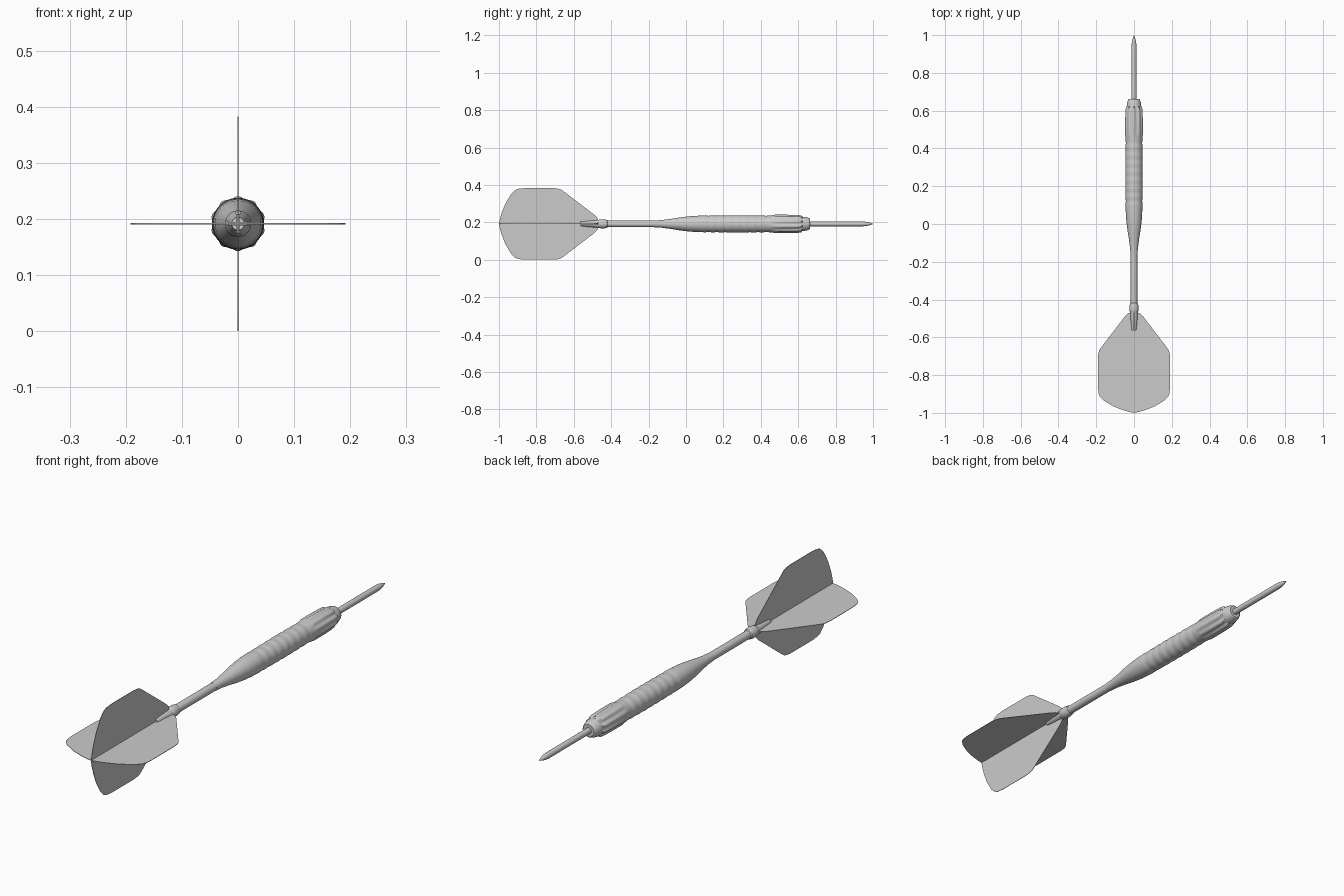
import bpy, bmesh
from math import sin, cos, pi, radians

if "Cube" in bpy.data.objects:
    bpy.data.objects.remove(bpy.data.objects["Cube"])

ZC = 0.1915  # height of the dart's axis


def finish(name, bm, smooth=True):
    bmesh.ops.recalc_face_normals(bm, faces=bm.faces)
    me = bpy.data.meshes.new(name)
    bm.to_mesh(me)
    bm.free()
    ob = bpy.data.objects.new(name, me)
    ob.location.z = ZC
    bpy.context.collection.objects.link(ob)
    if smooth:
        bpy.ops.object.select_all(action='DESELECT')
        ob.select_set(True)
        bpy.context.view_layer.objects.active = ob
        bpy.ops.object.shade_smooth_by_angle(angle=radians(30))
    return ob


def loft(bm, rings):
    loops = [[bm.verts.new(p) for p in r] for r in rings]
    n = len(loops[0])
    for a, b in zip(loops, loops[1:]):
        for i in range(n):
            bm.faces.new((a[i], a[(i + 1) % n], b[(i + 1) % n], b[i]))
    bm.faces.new(loops[0])
    bm.faces.new(loops[-1])


def lathe(name, profile, n=32, flutes=10):
    """Profile entries: (y, radius, optional flute depth)."""
    bm = bmesh.new()
    rings = []
    for y, r, *d in profile:
        depth = d[0] if d else 0
        ring = []
        for i in range(n):
            a = 2 * pi * i / n
            rr = r - depth * (0.5 - 0.5 * cos(flutes * (a - pi / 2)))
            ring.append((rr * cos(a), y, rr * sin(a)))
        rings.append(ring)
    loft(bm, rings)
    return finish(name, bm)


# Steel point
lathe("point", [(0.64, 0.013), (0.945, 0.013), (0.965, 0.011),
                (0.985, 0.006), (1.0, 0.0008)], 24)

# Barrel: tapered tail, rippled grip, fluted front, nose
barrel = [(-0.17, 0.018), (-0.13, 0.0205), (-0.08, 0.027), (-0.03, 0.035),
          (0.02, 0.041), (0.06, 0.0435), (0.09, 0.0445)]
steps = 64
for i in range(steps + 1):
    t = i / steps
    barrel.append((0.10 + 0.35 * t, 0.0448 + 0.0015 * sin(pi * t)
                   - 0.0016 * (0.5 - 0.5 * cos(2 * pi * 8 * t))))
barrel += [(0.462, 0.046, 0.0005), (0.475, 0.049, 0.004), (0.54, 0.049, 0.005),
           (0.60, 0.0475, 0.006), (0.618, 0.045, 0.006), (0.622, 0.0385),
           (0.635, 0.0375), (0.650, 0.034), (0.660, 0.030), (0.663, 0.026)]
lathe("barrel", barrel, 80)

# Shaft and collar
lathe("shaft", [(-0.43, 0.0165), (-0.42, 0.0175), (-0.165, 0.0175)])
lathe("collar", [(-0.474, 0.017), (-0.466, 0.022), (-0.455, 0.0235),
                 (-0.435, 0.0235), (-0.422, 0.021), (-0.418, 0.017)])

# Four tapered prongs gripping the flights
for k in range(4):
    bm = bmesh.new()
    rings = []
    for y, r in [(-0.468, 0.021), (-0.52, 0.0165), (-0.565, 0.0115)]:
        ring = [(0.0022, 0.0022)]
        for i in range(7):
            a = radians(10 + 70 * i / 6)
            ring.append((r * cos(a), r * sin(a)))
        c, s = cos(k * pi / 2), sin(k * pi / 2)
        rings.append([(x * c - z * s, y, x * s + z * c) for x, z in ring])
    loft(bm, rings)
    finish(f"prong_{k + 1}", bm)

# Four thin flight vanes
outline = [(-0.465, 0), (-0.467, 0.015), (-0.475, 0.034), (-0.49, 0.049),
           (-0.655, 0.175), (-0.668, 0.184), (-0.685, 0.189), (-0.71, 0.1915),
           (-0.86, 0.1915), (-0.895, 0.188), (-0.912, 0.182), (-0.935, 0.16),
           (-0.965, 0.11), (-0.985, 0.06), (-0.995, 0.025), (-1.0, 0)]
T = 0.001
for k in range(4):
    c, s = cos(k * pi / 2), sin(k * pi / 2)
    bm = bmesh.new()
    loft(bm, [[(h * c - t * s, y, h * s + t * c) for y, h in outline]
              for t in (-T, T)])
    finish(f"flight_vane_{k + 1}", bm, smooth=False)
